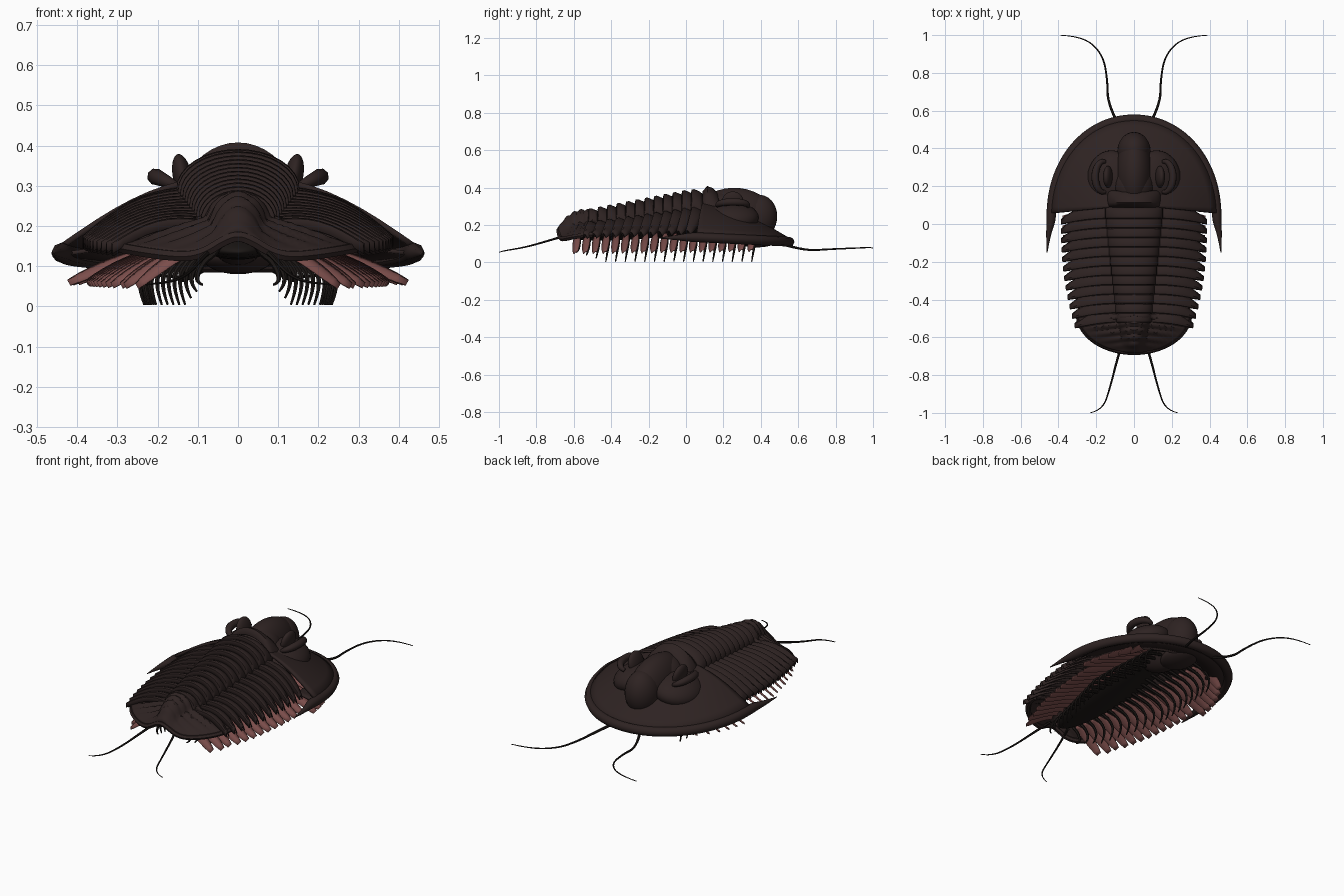
import bpy, bmesh
from math import sin, cos, pi, sqrt, exp, radians
from mathutils import Vector

cube = bpy.data.objects.get("Cube")
if cube:
    bpy.data.objects.remove(cube, do_unlink=True)


def material(name, rgb):
    m = bpy.data.materials.new(name)
    m.use_nodes = True
    m.diffuse_color = (*rgb, 1)
    m.node_tree.nodes["Principled BSDF"].inputs["Base Color"].default_value = (*rgb, 1)
    return m


SHELL = material("dark brown shell", (0.027, 0.0165, 0.0158))
LIMB = material("blackish limb", (0.012, 0.009, 0.008))
GILL = material("dusky pink gill", (0.2, 0.076, 0.071))


def lerp(a, b, t):
    return a + (b - a) * t


def finish(ob, angle=35):
    bpy.ops.object.select_all(action="DESELECT")
    ob.select_set(True)
    bpy.context.view_layer.objects.active = ob
    bpy.ops.object.shade_smooth_by_angle(angle=radians(angle))


def sheets(name, grids, mat, thickness):
    """One object from grids of points, thickened into plates."""
    bm = bmesh.new()
    for rows in grids:
        vs = [[bm.verts.new(p) for p in row] for row in rows]
        for r0, r1 in zip(vs, vs[1:]):
            for j in range(len(r0) - 1):
                bm.faces.new((r0[j], r0[j + 1], r1[j + 1], r1[j]))
        bmesh.ops.remove_doubles(bm, verts=[v for r in vs for v in r], dist=1e-5)
    bmesh.ops.recalc_face_normals(bm, faces=bm.faces)
    me = bpy.data.meshes.new(name)
    bm.to_mesh(me)
    bm.free()
    ob = bpy.data.objects.new(name, me)
    bpy.context.collection.objects.link(ob)
    me.materials.append(mat)
    sol = ob.modifiers.new("thickness", "SOLIDIFY")
    sol.thickness, sol.offset = thickness, 0
    finish(ob)


def tubes(name, paths, mat, sides=1):
    """Tapered tubes along paths of (point, radius)."""
    cu = bpy.data.curves.new(name, "CURVE")
    cu.dimensions, cu.bevel_depth, cu.bevel_resolution = "3D", 1, sides
    cu.use_fill_caps = True
    for path in paths:
        sp = cu.splines.new("NURBS")
        sp.points.add(len(path) - 1)
        for p, (co, r) in zip(sp.points, path):
            p.co, p.radius = (*co, 1), r
        sp.use_endpoint_u, sp.order_u, sp.resolution_u = True, 3, 5
    ob = bpy.data.objects.new(name, cu)
    bpy.context.collection.objects.link(ob)
    cu.materials.append(mat)
    bpy.ops.object.select_all(action="DESELECT")
    ob.select_set(True)
    bpy.context.view_layer.objects.active = ob
    bpy.ops.object.convert(target="MESH")
    finish(bpy.context.object, 50)


def blob(name, loc, scale, mat, rot=(0, 0, 0)):
    bpy.ops.mesh.primitive_uv_sphere_add(segments=28, ring_count=16, location=loc, rotation=rot)
    ob = bpy.context.object
    ob.name, ob.scale = name, scale
    ob.data.materials.append(mat)
    finish(ob)


# Head shield: half-elliptical dome with a swept rear edge
HX, HY, YC = 0.438, 0.456, 0.1


def head_point(u, a, z=None):
    x, y = HX * u * cos(a), YC + HY * u * sin(a)
    y -= 0.1 * abs(x) * (1 - sin(a))
    if z is None:
        z = lerp(0.33, lerp(0.15, 0.12, sin(a)), u) + lerp(0.04, 0.02, sin(a)) * sin(pi * u)
    return Vector((x, y, z))


ANG = [pi * i / 48 for i in range(49)]
sheets("head_shield", [[[head_point(k / 10, a) for a in ANG] for k in range(11)]], SHELL, 0.014)
sheets("head_underside_border",
       [[[head_point(u, a, lerp(0.13, 0.095, sin(a)) + 0.06 * (1 - u)) for a in ANG]
         for u in (0.72, 0.85, 1)]], SHELL, 0.01)

# Rolled rim running into the two rear cheek spines
rim = [(head_point(1, a) - Vector((0, 0, lerp(0.016, 0.01, sin(a)))), 0.026) for a in ANG[::3]]
spine = [((0.46, -0.15, 0.13), 0.002), ((0.454, -0.06, 0.132), 0.012), ((0.44, 0.01, 0.134), 0.023)]
tubes("head_rim", [spine + rim + [((-p[0], p[1], p[2]), r) for p, r in reversed(spine)]], SHELL, 2)

# Raised middle lobe of the head
blob("head_middle_lobe", (0, 0.27, 0.25), (0.098, 0.205, 0.148), SHELL, (-0.1, 0, 0))
blob("head_lobe_front", (0, 0.385, 0.24), (0.088, 0.102, 0.122), SHELL, (-0.15, 0, 0))
blob("head_lobe_base", (0, 0.2, 0.275), (0.108, 0.12, 0.105), SHELL)

# Eyes: swollen cheek, tall inner lid and outer crescent
for side, s in (("left", 1), ("right", -1)):
    blob(side + "_cheek", (s * 0.12, 0.24, 0.24), (0.13, 0.15, 0.078), SHELL, (0, s * 0.25, 0))
    blob(side + "_eyelid", (s * 0.138, 0.25, 0.322), (0.024, 0.058, 0.058), SHELL, (0, s * 0.2, 0))
    arc = [((s * (0.162 + 0.044 * cos(t)), 0.25 + 0.082 * sin(t), 0.295 + 0.028 * cos(t * 0.8)),
            0.008 + 0.013 * cos(t * 0.8)) for t in [-1.8 + 0.3 * i for i in range(13)]]
    tubes(side + "_eye", [arc], SHELL, 2)


# Body cross-section: central arch, then sloping side plates
def body_at(y):
    t = min(max((0.07 - y) / 0.57, 0), 1)
    width = 0.385 - 0.085 * t ** 2.2
    return (lerp(0.38, 0.27, t), lerp(0.15, 0.085, t), lerp(0.285, 0.2, t),
            width, lerp(0.165, 0.145, t))


def section(y, x):
    top, a, furrow, w, tip = body_at(y)
    d = abs(x)
    if d <= a:
        return furrow + (top - furrow) * sqrt(max(0, 1 - (d / a) ** 2))
    f = (d - a) / (w - a)
    return lerp(furrow, tip, f) + 0.026 * sin(pi * f)


def segment(y0, length):
    """Overlapping plate, lifted behind, with narrowed swept tips."""
    top, a, furrow, w, tip = body_at(y0)
    half = [a * sin(i * pi / 16) for i in range(9)] + [lerp(a, w, i / 8) for i in range(1, 9)]
    xs = [-x for x in reversed(half[1:])] + half
    rows = []
    for v, lift in ((0, -0.02), (0.3, -0.004), (0.75, 0.008), (0.92, 0.006), (1, -0.016)):
        row = []
        for x in xs:
            f = max(0, (abs(x) - a) / (w - a))
            narrow = 1 - 0.65 * f ** 5
            y = y0 - length * (0.8 + (v - 0.8) * narrow) - 0.035 * f ** 2
            row.append((x, y, section(y0, x) + lift))
        rows.append(row)
    return rows


sheets("body_segments", [segment(0.09 - 0.05 * i, 0.062) for i in range(12)], SHELL, 0.007)

# Neck ring behind the head lobe
ring = []
for y, lift in ((0.175, -0.04), (0.165, -0.012), (0.14, 0.012), (0.115, 0.022), (0.09, -0.005)):
    ring.append([(0.142 * sin(b), y, 0.28 + (0.102 + lift) * cos(b) ** 1.3)
                 for b in [pi * (i / 20 - 0.5) * 0.999 for i in range(21)]])
sheets("neck_ring", [ring], SHELL, 0.008)


# Tail shield: ribbed half-ellipse with a raised notch at the rear
def tail_point(u, a):
    x, y = 0.295 * u * cos(a), -0.475 - 0.205 * u * sin(a)
    edge = 0.125 + 0.06 * exp(-(x / 0.07) ** 2) + 0.03 * (x / 0.295) ** 2
    z = lerp(0.215, edge, u ** 1.3) + 0.02 * sin(pi * u)
    lobe = max(0.035, 0.088 + (y + 0.475) * 0.25)
    if abs(x) < lobe:
        z += 0.052 * sqrt(1 - (x / lobe) ** 2) * (1 - u ** 4)
    z += 0.006 * sin((y + 0.12 * abs(x)) * 2 * pi / 0.038) * (1 - u ** 6)
    return (x, y, z)


tail = [[tail_point(k / 24, a) for a in ANG] for k in range(25)]
sheets("tail_shield", [tail], SHELL, 0.01)
tubes("tail_rim", [[(Vector(p) - Vector((0, 0, 0.008)), 0.014) for p in tail[-1][::2]]], SHELL)

# Underside: belly along the axis and mouth plate
blob("belly", (0, -0.12, 0.18), (0.12, 0.5, 0.045), LIMB, (0.09, 0, 0))
blob("mouth_plate", (0, 0.38, 0.125), (0.09, 0.12, 0.045), SHELL)

# Gill paddles hanging out and down, and walking legs, paired along the body
gills, legs = [], []
PAIRS = 19
for i in range(PAIRS):
    y = -0.58 + 0.052 * i
    if y > 0.08:
        reach = HX * sqrt(1 - ((y - 0.05) / HY) ** 2) - 0.015
    elif y < -0.475:
        reach = 0.29 * sqrt(1 - ((y + 0.475) / 0.21) ** 2)
    else:
        reach = body_at(y)[3] - 0.01
    t = i / (PAIRS - 1)
    root = lerp(0.08, 0.15, t)
    foot = lerp(0.1, 0.245, min(1, t * 1.8)) - 0.08 * max(0, t - 0.7)
    ground = 0.004 + 0.05 * max(0, 1 - t * 6)
    for s in (1, -1):
        blade = []
        for k in range(11):
            f = k / 10
            x = lerp(root, reach, f ** 0.9)
            z = lerp(0.15, lerp(0.05, 0.062, t), f ** 1.4)
            h = 0.006 + 0.022 * sin(pi * (0.1 + f * 0.86)) ** 0.6 * (0.6 + 0.4 * f)
            mid = Vector((s * x, y - 0.01 * f, z))
            across = Vector((s * 0.25, 0.85, 0.5)) * h
            blade.append([mid - across, mid + Vector((s * 0.003, 0, 0.005)), mid + across])
        gills.append(blade)
        legs.append([((s * 0.04, y, 0.16), 0.009), ((s * foot * 0.55, y + 0.01, 0.135), 0.009),
                     ((s * foot * 0.9, y + 0.012, 0.11), 0.008), ((s * (foot + 0.008), y + 0.005, 0.06), 0.006),
                     ((s * (foot - 0.012), y - 0.005, ground), 0.003)])
sheets("gill_paddles", gills, GILL, 0.004)
tubes("walking_legs", legs, LIMB)

# Feelers at the head and tail
feelers = []
for s in (1, -1):
    front = ((0.09, 0.54, 0.09), (0.14, 0.64, 0.062), (0.14, 0.76, 0.07), (0.165, 0.9, 0.076),
             (0.27, 0.995, 0.08), (0.39, 0.999, 0.076))
    rear = ((0.06, -0.62, 0.15), (0.09, -0.72, 0.12), (0.125, -0.86, 0.08),
            (0.165, -0.985, 0.06), (0.23, -0.999, 0.054))
    for path in (front, rear):
        n = len(path) - 1
        feelers.append([((s * x, y, z), lerp(0.0075, 0.002, k / n)) for k, (x, y, z) in enumerate(path)])
tubes("feelers", feelers, LIMB)
